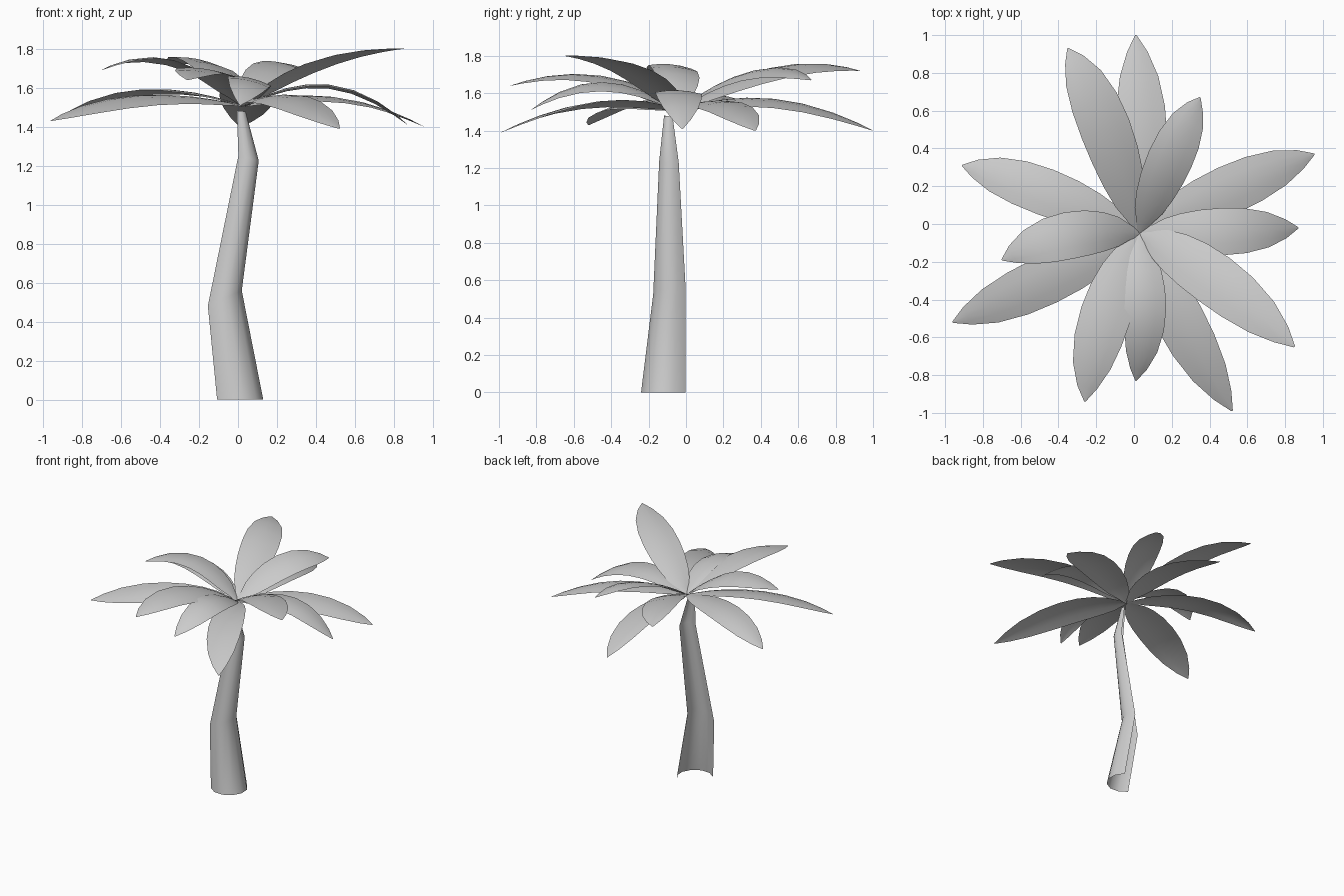
import bpy, math
from mathutils import Vector

if "Cube" in bpy.data.objects:
    bpy.data.objects.remove(bpy.data.objects["Cube"])


def make_grid(name, rows, angle):
    """Surface skinned through rows of points, smooth shaded."""
    n = len(rows[0])
    verts = [p for row in rows for p in row]
    faces = [(i * n + j, i * n + j + 1, (i + 1) * n + j + 1, (i + 1) * n + j)
             for i in range(len(rows) - 1) for j in range(n - 1)]
    mesh = bpy.data.meshes.new(name)
    mesh.from_pydata(verts, [], faces)
    mesh.validate()
    ob = bpy.data.objects.new(name, mesh)
    bpy.context.collection.objects.link(ob)
    bpy.ops.object.select_all(action='DESELECT')
    ob.select_set(True)
    bpy.context.view_layer.objects.active = ob
    bpy.ops.object.shade_smooth_by_angle(angle=math.radians(angle))
    return ob


# Trunk: bent, tapering half shell, open towards the back left
# (centre x, centre y, z, radius, tilt of the ring along x)
rings = [(-0.003, -0.108, 0.0, 0.136, 0.0),
         (-0.078, -0.078, 0.515, 0.10, 0.45),
         (0.048, -0.085, 1.24, 0.060, -0.25),
         (0.014, -0.092, 1.48, 0.026, -0.1)]
rows = []
for cx, cy, z, r, tilt in rings:
    row = []
    for k in range(7):
        a = math.radians(-45 - 95 + 190 * k / 6)
        dx, dy = r * math.cos(a), r * math.sin(a)
        row.append(Vector((cx + dx, cy + dy, z + tilt * dx)))
    rows.append(row)
make_grid("trunk", rows, 40)

# Fronds: arched blades given by middle point, tip, width and sideways tilt
root = Vector((0.03, -0.05, 1.505))
outline = [(0.0, 0.10), (0.07, 0.35), (0.14, 0.62), (0.24, 0.82), (0.36, 0.95),
           (0.5, 1.0), (0.65, 0.95), (0.8, 0.75), (0.92, 0.40), (1.0, 0.03)]
fronds = [((0.04, 0.47, 1.56), (0.01, 1.0, 1.40), 0.27, 0.025),
          ((-0.15, 0.50, 1.725), (-0.35, 0.93, 1.72), 0.27, 0.025),
          ((0.19, 0.34, 1.71), (0.35, 0.67, 1.67), 0.24, 0.03),
          ((0.50, 0.18, 1.55), (0.955, 0.37, 1.40), 0.26, 0.015),
          ((0.47, -0.04, 1.615), (0.87, -0.02, 1.41), 0.25, -0.005),
          ((0.42, -0.29, 1.735), (0.85, -0.65, 1.80), 0.28, 0.0),
          ((0.24, -0.50, 1.55), (0.52, -0.99, 1.39), 0.26, 0.02),
          ((0.06, -0.45, 1.65), (0.01, -0.83, 1.51), 0.22, -0.025),
          ((-0.15, -0.48, 1.69), (-0.26, -0.94, 1.64), 0.27, -0.015),
          ((-0.47, -0.30, 1.55), (-0.96, -0.52, 1.43), 0.26, -0.025),
          ((-0.34, -0.06, 1.74), (-0.70, -0.19, 1.69), 0.25, 0.01),
          ((-0.47, 0.17, 1.59), (-0.91, 0.31, 1.45), 0.25, 0.01)]
for i, (mid, tip, width, roll) in enumerate(fronds):
    mid, tip = Vector(mid), Vector(tip)
    ctrl = 2 * mid - 0.5 * (root + tip)
    rows = []
    for t, w in outline:
        p = root * (1 - t) ** 2 + ctrl * 2 * t * (1 - t) + tip * t * t
        tangent = (ctrl - root) * (1 - t) + (tip - ctrl) * t
        side = tangent.cross(Vector((0, 0, 1))).normalized()
        normal = side.cross(tangent).normalized()
        row = []
        for s in (-1, -0.5, 0, 0.5, 1):
            drop = 0.015 * s * s + roll * s
            row.append(p + side * s * w * width / 2 - normal * drop * w)
        rows.append(row)
    make_grid(f"frond_{i + 1:02d}", rows, 60)
